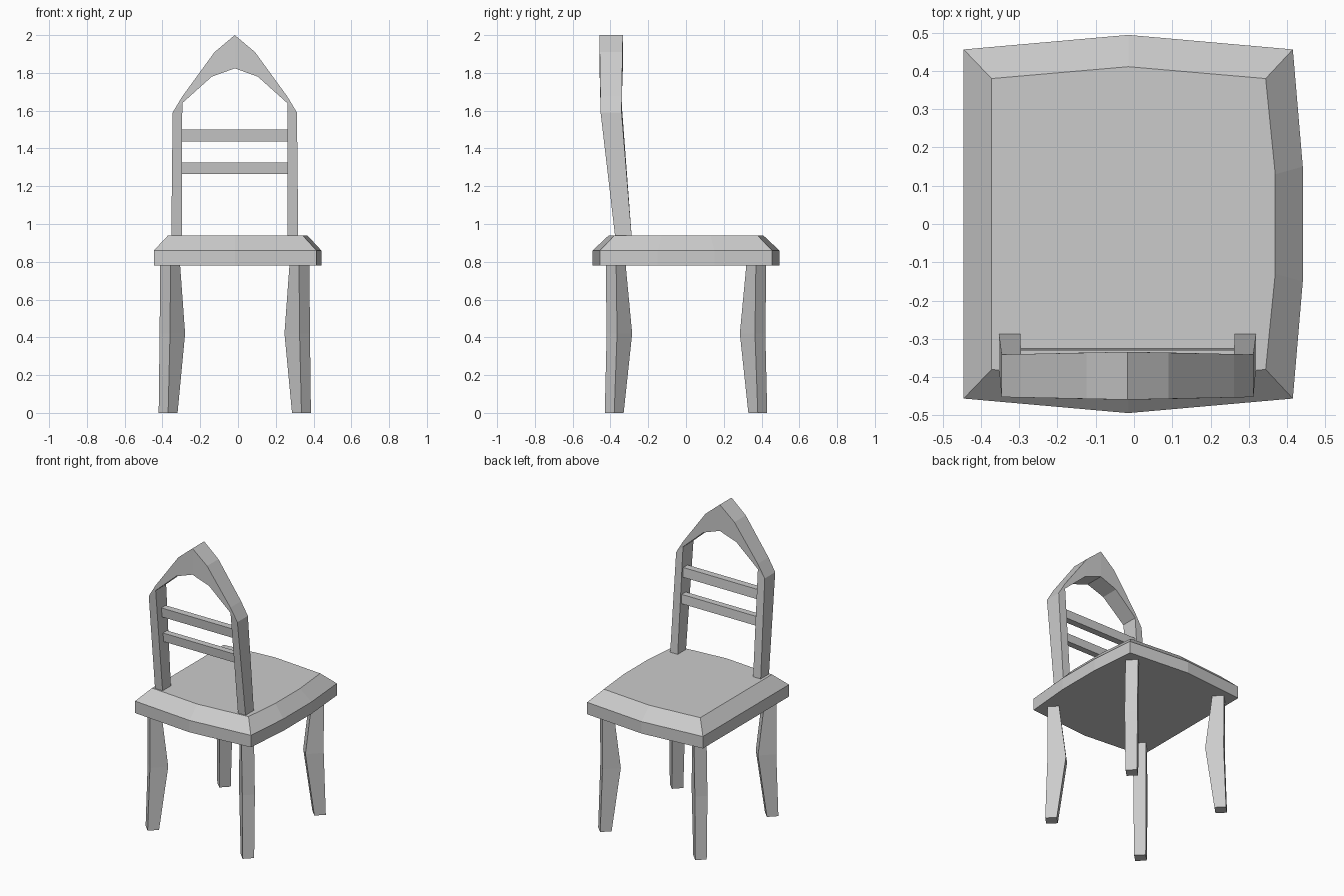
import bpy, bmesh

if "Cube" in bpy.data.objects:
    bpy.data.objects.remove(bpy.data.objects["Cube"])

CX = -0.017  # symmetry line of the legs and backrest


def loft(name, rings):
    """Skin a list of equal-length rings into a closed, flat-shaded solid."""
    bm = bmesh.new()
    vs = [[bm.verts.new(p) for p in ring] for ring in rings]
    n = len(rings[0])
    for a, b in zip(vs, vs[1:]):
        for i in range(n):
            j = (i + 1) % n
            bm.faces.new((a[i], a[j], b[j], b[i]))
    bm.faces.new(vs[0])
    bm.faces.new(vs[-1])
    bmesh.ops.remove_doubles(bm, verts=bm.verts, dist=0.0005)
    bmesh.ops.recalc_face_normals(bm, faces=bm.faces)
    mesh = bpy.data.meshes.new(name)
    bm.to_mesh(mesh)
    bm.free()
    obj = bpy.data.objects.new(name, mesh)
    bpy.context.collection.objects.link(obj)
    return obj


# Seat: bowed outline with a straight left side and a chamfered top
half = [(-0.445, 0.456), (-0.015, 0.494), (0.415, 0.456), (0.441, 0.15)]
half_top = [(-0.372, 0.38), (-0.015, 0.411), (0.344, 0.38), (0.369, 0.13)]


def outline(pts, z):
    return [(x, y, z) for x, y in pts] + [(x, -y, z) for x, y in reversed(pts)]


loft("seat", [outline(half, 0.78), outline(half, 0.86), outline(half_top, 0.938)])

# Legs: square section turned 45 degrees, thickened towards the knee
# (z, outer corner x offset, outer corner y, half width, inward depth)
levels = [(0.0, 0.403, 0.38, 0.05, 0.05),
          (0.42, 0.398, 0.365, 0.055, 0.08),
          (0.79, 0.395, 0.37, 0.055, 0.05)]
for sx, side in ((-1, "left"), (1, "right")):
    for sy, end in ((-1, "backrest_side"), (1, "open_side")):
        rings = []
        for z, ox, oy, w, d in levels:
            pts = [(ox, oy), (ox - w, oy + w), (ox - w - d, oy + w - d), (ox - d, oy - d)]
            rings.append([(CX + sx * x, sy * y, z) for x, y in pts])
        loft(f"leg_{side}_{end}", rings)


# Backrest rake: y limits of the posts at a given height
def rake(z):
    t = min((z - 0.94) / 0.65, 1)
    return -0.376 - 0.076 * t, -0.288 - 0.053 * t


# Backrest frame: (outer x, outer z, inner x, inner z) from left foot to peak
stations = [(0.336, 0.935, 0.280, 0.935),
            (0.329, 1.59, 0.278, 1.64),
            (0.278, 1.675, 0.278, 1.64),
            (0.107, 1.91, 0.122, 1.78),
            (0.0, 2.0, 0.0, 1.824)]


def frame_ring(s, station):
    ox, oz, ix, iz = station
    ring = []
    bow = 0.007 * (1 - ox / 0.336)  # arch bulges slightly at the peak
    (ob, of), (ib, inf) = rake(oz), rake(iz)
    for x, y, z in ((ox, ob - bow, oz), (ox, of + bow, oz),
                    (ix, inf + bow, iz), (ix, ib - bow, iz)):
        ring.append((CX + s * x, y, z))
    return ring


loft("backrest_frame", [frame_ring(-1, st) for st in stations]
     + [frame_ring(1, st) for st in reversed(stations[:-1])])

# Two cross rails set into the inner half of the posts
for name, z0, z1 in (("lower_rail", 1.265, 1.325), ("upper_rail", 1.437, 1.50)):
    section = []
    for z, fs in ((z0, (0.48, 0.9)), (z1, (0.9, 0.48))):
        b, f = rake(z)
        section += [(b + (f - b) * k, z) for k in fs]
    loft(name, [[(CX + s * 0.281, y, z) for y, z in section] for s in (-1, 1)])
